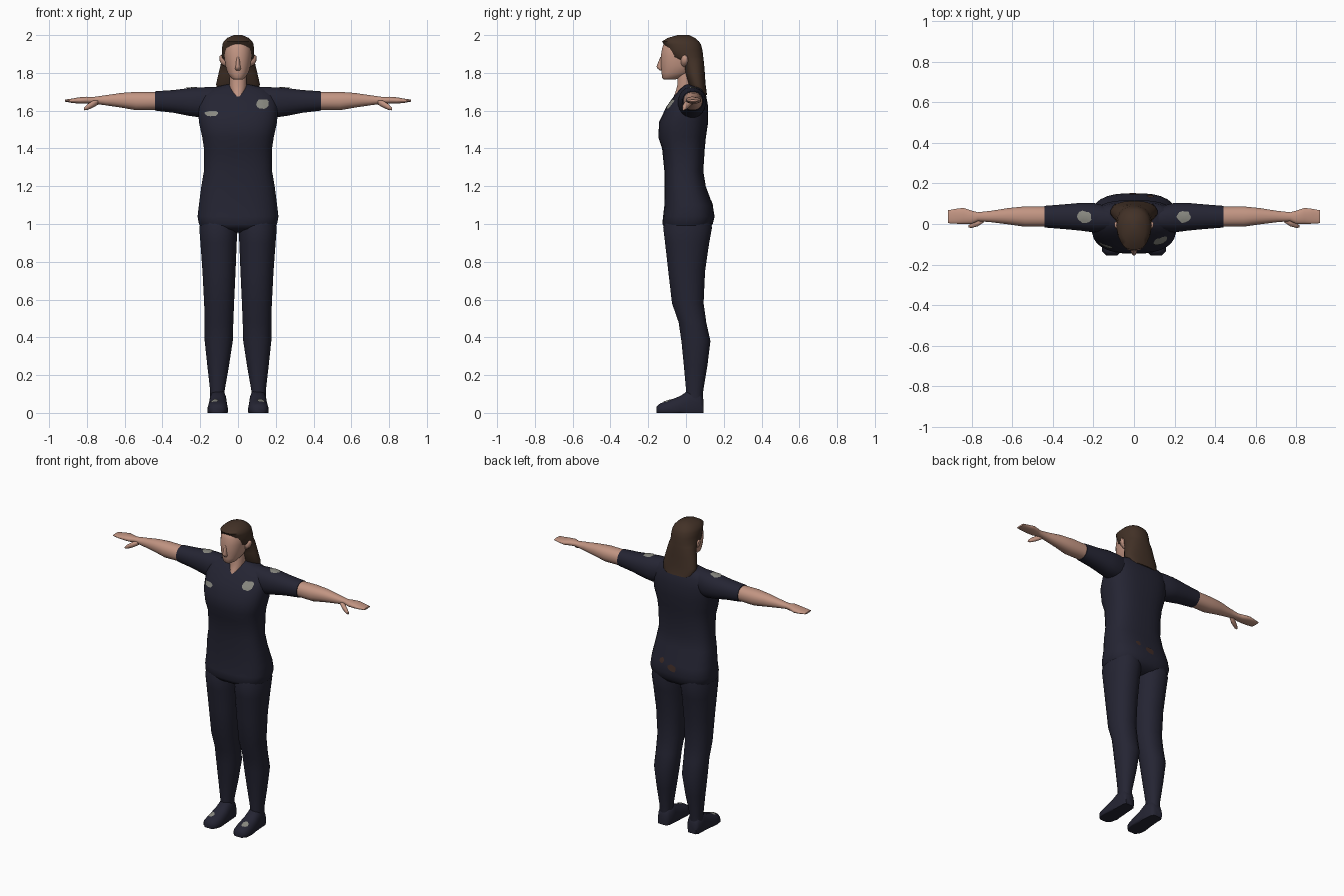
import bpy, bmesh, math, random
from mathutils import Vector
from mathutils.bvhtree import BVHTree

random.seed(4)


def material(name, rgb):
    m = bpy.data.materials.new(name)
    m.diffuse_color = (*rgb, 1)
    return m


NAVY = material("navy_cloth", (0.018, 0.018, 0.033))
SKIN = material("skin", (0.54, 0.30, 0.225))
HAIR = material("brown_hair", (0.055, 0.031, 0.020))
GREY = material("grey_badge", (0.25, 0.25, 0.22))
BROWN = material("dark_brown_mark", (0.05, 0.025, 0.02))


def finish(name, bm, mat, angle=60):
    bmesh.ops.recalc_face_normals(bm, faces=bm.faces)
    me = bpy.data.meshes.new(name)
    bm.to_mesh(me)
    bm.free()
    me.materials.append(mat)
    for p in me.polygons:
        p.use_smooth = True
    me.set_sharp_from_angle(angle=math.radians(angle))
    ob = bpy.data.objects.new(name, me)
    bpy.context.collection.objects.link(ob)
    return ob


def loft(name, axis, rings, mat, side=1, n=20, power=2.2, floor=None):
    """Skin superellipse sections (position, a0, a1, b0, b1) along one axis."""
    bm = bmesh.new()
    loops = []
    for t, a0, a1, b0, b1 in rings:
        loop = []
        for i in range(n):
            w = 2 * math.pi * (i + 0.5) / n
            c, s = math.cos(w), math.sin(w)
            a = (a0 + a1) / 2 + (a1 - a0) / 2 * math.copysign(abs(c) ** (2 / power), c)
            b = (b0 + b1) / 2 + (b1 - b0) / 2 * math.copysign(abs(s) ** (2 / power), s)
            if floor is not None:
                b = max(b, floor)
            x, y, z = {"x": (t, a, b), "y": (a, t, b), "z": (a, b, t)}[axis]
            loop.append(bm.verts.new((x * side, y, z)))
        loops.append(loop)
    for p, q in zip(loops, loops[1:]):
        for i in range(n):
            j = (i + 1) % n
            bm.faces.new((p[i], p[j], q[j], q[i]))
    bm.faces.new(loops[0])
    bm.faces.new(loops[-1])
    return finish(name, bm, mat)


def upright(name, rows, mat, **kw):
    """Symmetric loft from (height, half width, front y, back y)."""
    return loft(name, "z", [(z, -w, w, f, b) for z, w, f, b in rows], mat, **kw)


def plate(name, target, center, direction, ru, rv, mat):
    """Thin ragged patch projected onto the surface of a part."""
    tree = BVHTree.FromPolygons([v.co for v in target.data.vertices],
                                [list(p.vertices) for p in target.data.polygons])
    d = Vector(direction).normalized()
    u = Vector((1, 0, 0))
    v = d.cross(u)
    bm = bmesh.new()

    def drop(a, b):
        start = Vector(center) + u * a + v * b - d * 0.5
        hit = tree.ray_cast(start, d)[0]
        return bm.verts.new((hit or start + d * 0.5) - d * 0.004)

    n = 14
    jitter = [random.uniform(0.85, 1.1) for _ in range(n)]
    rings = [[drop(ru * k * jitter[i] * math.cos(2 * math.pi * i / n),
                   rv * k * jitter[i] * math.sin(2 * math.pi * i / n))
              for i in range(n)] for k in (0.5, 1)]
    mid = drop(0, 0)
    for i in range(n):
        j = (i + 1) % n
        bm.faces.new((mid, rings[0][i], rings[0][j]))
        bm.faces.new((rings[0][i], rings[1][i], rings[1][j], rings[0][j]))
    ob = finish(name, bm, mat)
    if sum((p.normal.dot(d) for p in ob.data.polygons)) > 0:
        ob.data.flip_normals()


# Torso of the suit
torso = upright("torso", [
    (0.955, 0.13, -0.05, 0.07), (0.975, 0.19, -0.11, 0.125),
    (1.00, 0.208, -0.126, 0.142), (1.04, 0.215, -0.122, 0.152),
    (1.10, 0.208, -0.115, 0.142), (1.20, 0.195, -0.115, 0.105),
    (1.28, 0.181, -0.115, 0.092), (1.40, 0.181, -0.127, 0.10),
    (1.46, 0.190, -0.147, 0.106), (1.54, 0.208, -0.143, 0.118),
    (1.62, 0.212, -0.105, 0.118), (1.68, 0.200, -0.062, 0.107),
    (1.71, 0.165, -0.035, 0.093), (1.73, 0.10, -0.015, 0.08),
    (1.74, 0.05, 0.0, 0.06)], NAVY, n=28, power=2.7)

for s, side in ((-1, "right"), (1, "left")):
    # Trouser leg
    loft(side + "_leg", "z", [
        (1.06, 0.008, 0.190, -0.095, 0.125), (0.98, 0.001, 0.206, -0.122, 0.139),
        (0.90, 0.006, 0.200, -0.112, 0.124), (0.75, 0.012, 0.189, -0.095, 0.102),
        (0.58, 0.020, 0.180, -0.075, 0.094), (0.48, 0.024, 0.177, -0.040, 0.108),
        (0.38, 0.027, 0.177, -0.025, 0.130), (0.25, 0.047, 0.163, -0.012, 0.114),
        (0.12, 0.070, 0.148, 0.000, 0.092), (0.05, 0.070, 0.148, 0.000, 0.088)],
        NAVY, side=s)
    # Shoe with a flat sole
    shoe = loft(side + "_shoe", "y", [
        (0.093, 0.078, 0.140, -0.02, 0.07), (0.075, 0.064, 0.150, -0.04, 0.11),
        (0.02, 0.060, 0.152, -0.04, 0.125), (-0.03, 0.056, 0.157, -0.04, 0.09),
        (-0.09, 0.053, 0.162, -0.04, 0.066), (-0.135, 0.062, 0.157, -0.03, 0.052),
        (-0.155, 0.082, 0.138, -0.01, 0.035)], NAVY, side=s, floor=0, power=2.5)
    plate(side + "_shoe_patch", shoe, (0.122 * s, -0.10, 0.3), (0, 0, -1), 0.02, 0.022, GREY)
    # Short sleeve
    sleeve = loft(side + "_sleeve", "x", [
        (0.12, -0.035, 0.085, 1.57, 1.727), (0.20, -0.042, 0.105, 1.563, 1.724),
        (0.26, -0.034, 0.105, 1.572, 1.720), (0.34, -0.026, 0.098, 1.588, 1.710),
        (0.44, -0.018, 0.090, 1.60, 1.703)], NAVY, side=s)
    plate(side + "_shoulder_patch", sleeve, (0.245 * s, 0.035, 1.7), (0, 0, -1), 0.036, 0.03, GREY)
    # Bare forearm and hand
    loft(side + "_forearm_and_hand", "x", [
        (0.42, -0.014, 0.086, 1.604, 1.699), (0.54, -0.014, 0.087, 1.602, 1.700),
        (0.62, -0.002, 0.079, 1.616, 1.694), (0.70, 0.008, 0.066, 1.628, 1.682),
        (0.77, 0.014, 0.058, 1.638, 1.672), (0.80, 0.000, 0.066, 1.638, 1.674),
        (0.84, 0.000, 0.080, 1.637, 1.671), (0.88, 0.001, 0.075, 1.641, 1.664),
        (0.917, 0.004, 0.068, 1.648, 1.658)], SKIN, side=s)
    loft(side + "_thumb", "x", [
        (0.74, 0.008, 0.040, 1.632, 1.658), (0.77, -0.012, 0.024, 1.615, 1.652),
        (0.80, -0.020, 0.004, 1.603, 1.632), (0.815, -0.018, -0.006, 1.602, 1.616)],
        SKIN, side=s, n=10)
    # Ear
    loft(side + "_ear", "x", [
        (0.06, -0.03, 0.01, 1.83, 1.89), (0.088, -0.025, 0.012, 1.845, 1.895),
        (0.097, -0.012, 0.008, 1.865, 1.89)], SKIN, side=s, n=10)

# Chest badges and seat marks
plate("right_chest_patch", torso, (-0.14, 0, 1.585), (0, 1, 0), 0.037, 0.016, GREY)
plate("left_chest_patch", torso, (0.132, 0, 1.635), (0, 1, 0), 0.033, 0.028, GREY)
plate("seat_mark_large", torso, (0.0, 0, 1.08), (0, -1, 0), 0.032, 0.022, BROWN)
plate("seat_mark_small", torso, (0.08, 0, 1.11), (0, -1, 0), 0.018, 0.018, BROWN)

# Neck with open collar
upright("neck", [(1.67, 0.030, -0.068, 0.05), (1.70, 0.042, -0.056, 0.06),
                 (1.73, 0.046, -0.047, 0.055), (1.80, 0.046, -0.045, 0.05)], SKIN)

# Face and skull
upright("head", [
    (1.764, 0.022, -0.118, -0.06), (1.774, 0.038, -0.127, -0.03),
    (1.80, 0.056, -0.130, 0.03), (1.84, 0.068, -0.134, 0.055),
    (1.89, 0.074, -0.134, 0.065), (1.93, 0.073, -0.127, 0.065),
    (1.96, 0.058, -0.117, 0.055), (1.978, 0.03, -0.09, 0.03)], SKIN, n=24)
upright("nose", [(1.812, 0.010, -0.137, -0.11), (1.822, 0.016, -0.150, -0.11),
                 (1.834, 0.013, -0.156, -0.11), (1.885, 0.007, -0.136, -0.11)], SKIN, n=10)

# Long hair, swept back below the temples
upright("hair", [
    (1.682, 0.080, 0.075, 0.113), (1.695, 0.108, 0.045, 0.110),
    (1.74, 0.117, 0.012, 0.104), (1.80, 0.103, -0.006, 0.100),
    (1.85, 0.091, -0.022, 0.096), (1.868, 0.088, -0.050, 0.094),
    (1.885, 0.087, -0.093, 0.092), (1.92, 0.086, -0.108, 0.088),
    (1.95, 0.083, -0.117, 0.080), (1.966, 0.077, -0.128, 0.070),
    (1.985, 0.058, -0.098, 0.048), (2.0, 0.022, -0.045, 0.018)],
    HAIR, n=24, power=2.3)
